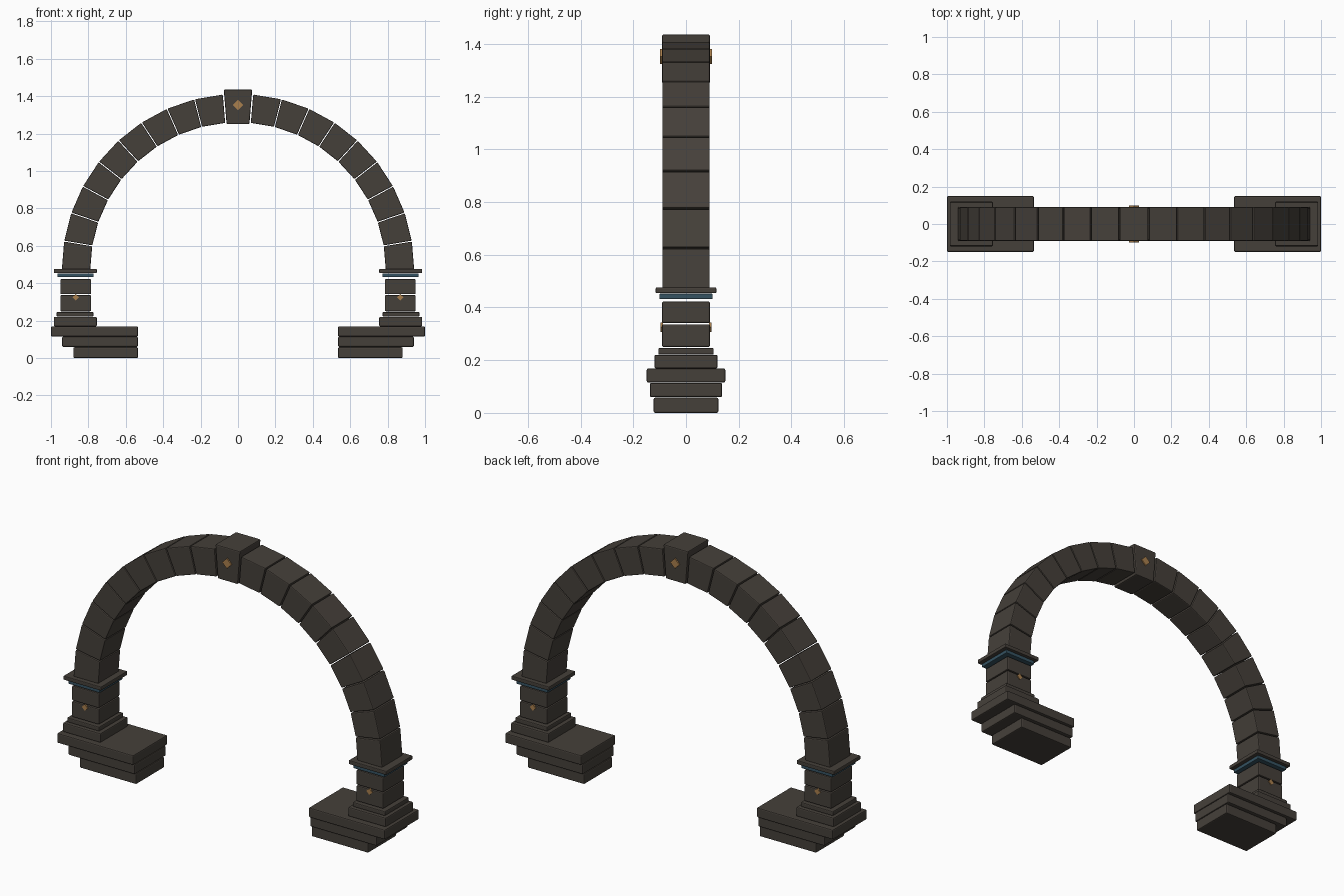
import bpy, bmesh, math

if "Cube" in bpy.data.objects:
    bpy.data.objects.remove(bpy.data.objects["Cube"])


def make_material(name, rgb):
    m = bpy.data.materials.new(name)
    m.diffuse_color = (*rgb, 1)
    m.use_nodes = True
    m.node_tree.nodes["Principled BSDF"].inputs["Base Color"].default_value = m.diffuse_color
    return m


STONE = make_material("dark_stone", (0.060, 0.051, 0.042))
BLUE = make_material("slate_blue", (0.035, 0.085, 0.120))
GOLD = make_material("old_gold", (0.400, 0.215, 0.075))


def prism(name, outline, y0, y1, mat, bevel=0.006):
    """Extrude an x-z outline from y0 to y1 and chamfer its edges."""
    bm = bmesh.new()
    face = bm.faces.new([bm.verts.new((x, y0, z)) for x, z in outline])
    ext = bmesh.ops.extrude_face_region(bm, geom=[face])
    for v in ext["geom"]:
        if isinstance(v, bmesh.types.BMVert):
            v.co.y = y1
    bmesh.ops.recalc_face_normals(bm, faces=bm.faces[:])
    if bevel:
        bmesh.ops.bevel(bm, geom=bm.edges[:], offset=bevel, segments=2,
                        profile=0.5, affect='EDGES', clamp_overlap=True)
    me = bpy.data.meshes.new(name)
    bm.to_mesh(me)
    bm.free()
    me.materials.append(mat)
    ob = bpy.data.objects.new(name, me)
    bpy.context.collection.objects.link(ob)
    return ob


def block(name, x0, x1, half_y, z0, z1, mat=STONE, bevel=0.006):
    return prism(name, [(x0, z0), (x1, z0), (x1, z1), (x0, z1)],
                 -half_y, half_y, mat, bevel)


def diamonds(name, x, z, r, y_out):
    """Diamond inlay plates on the front and back faces."""
    pts = [(x - r, z), (x, z - r), (x + r, z), (x, z + r)]
    for label, s in (("front", -1), ("back", 1)):
        prism(f"{name}_{label}", pts, s * (y_out - 0.009), s * y_out, GOLD, 0)


# Pier courses: name, inner x, outer x, half depth, bottom, top, material, bevel
COURSES = [
    ("footing_lower", 0.535, 0.88, 0.123, 0.000, 0.058, STONE, 0.006),
    ("footing_middle", 0.535, 0.94, 0.137, 0.060, 0.114, STONE, 0.006),
    ("footing_upper", 0.535, 1.00, 0.149, 0.115, 0.169, STONE, 0.006),
    ("plinth", 0.755, 0.985, 0.120, 0.169, 0.220, STONE, 0.006),
    ("plinth_moulding", 0.773, 0.970, 0.105, 0.221, 0.246, STONE, 0.005),
    ("pier_block_lower", 0.785, 0.950, 0.091, 0.250, 0.336, STONE, 0.005),
    ("pier_block_upper", 0.785, 0.950, 0.091, 0.341, 0.422, STONE, 0.005),
    ("blue_band", 0.773, 0.966, 0.101, 0.432, 0.452, BLUE, 0.003),
    ("capital", 0.755, 0.985, 0.115, 0.454, 0.476, STONE, 0.004),
]

# Arch geometry
CZ, R_IN, R_OUT, HALF_Y = 0.47, 0.79, 0.942, 0.09
COUNT, START = 9, math.radians(4.8)
STEP = (math.pi / 2 - START) / COUNT
GAP = 0.0025


def joint(r, angle, shift):
    """Point on a radial joint, moved sideways to leave a mortar gap."""
    return (r * math.sin(angle) + shift * math.cos(angle),
            CZ + r * math.cos(angle) - shift * math.sin(angle))


for side, s in (("left", -1), ("right", 1)):
    # Stacked pier
    for name, xi, xo, hy, z0, z1, mat, bev in COURSES:
        block(f"{name}_{side}", min(s * xi, s * xo), max(s * xi, s * xo),
              hy, z0, z1, mat, bev)
    diamonds(f"pier_diamond_{side}", s * 0.868, 0.325, 0.018, 0.096)
    # Wedge stones of the arch
    for i in range(COUNT):
        a, b = START + i * STEP, START + (i + 1) * STEP
        pts = [joint(R_IN, a, GAP), joint(R_OUT, a, GAP),
               joint(R_OUT, b, -GAP), joint(R_IN, b, -GAP)]
        prism(f"arch_stone_{side}_{i + 1}", [(s * x, z) for x, z in pts],
              -HALF_Y, HALF_Y, STONE, 0.005)

# Keystone with its diamond
prism("keystone", [(-0.061, 1.25), (0.061, 1.25), (0.076, 1.435), (-0.076, 1.435)],
      -0.091, 0.091, STONE, 0.006)
diamonds("keystone_diamond", 0, 1.352, 0.028, 0.098)
